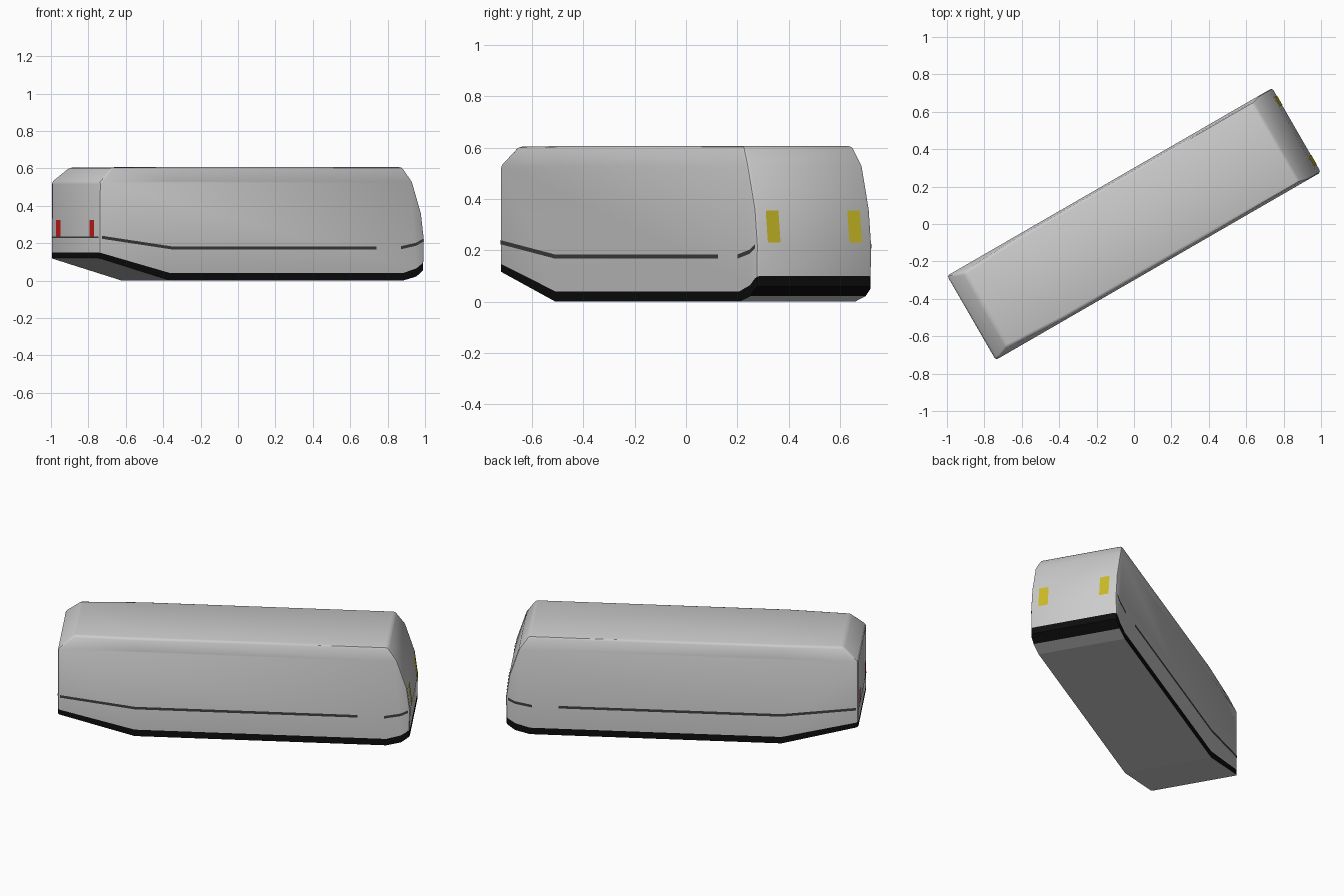
import bpy, bmesh, math

if "Cube" in bpy.data.objects:
    bpy.data.objects.remove(bpy.data.objects["Cube"])

YAW = math.radians(30)
W, TOP = 0.26, 0.607


def mat(name, rgb):
    m = bpy.data.materials.new(name)
    m.diffuse_color = (*rgb, 1)
    m.use_nodes = True
    m.node_tree.nodes["Principled BSDF"].inputs["Base Color"].default_value = m.diffuse_color
    return m


GREY = mat("grey", (0.6, 0.6, 0.6))
BLACK = mat("black", (0.004, 0.004, 0.004))
DARK = mat("dark_grey", (0.05, 0.05, 0.05))
RED = mat("red", (0.6, 0.012, 0.012))
YELLOW = mat("yellow", (0.6, 0.5, 0.02))


def finish(name, bm, mats=(), smooth=False):
    me = bpy.data.meshes.new(name)
    bm.to_mesh(me)
    bm.free()
    ob = bpy.data.objects.new(name, me)
    bpy.context.collection.objects.link(ob)
    for m in mats:
        me.materials.append(m)
    ob.rotation_euler.z = YAW
    if smooth:
        bpy.ops.object.select_all(action='DESELECT')
        ob.select_set(True)
        bpy.context.view_layer.objects.active = ob
        bpy.ops.object.shade_smooth_by_angle(angle=math.radians(35))
    return ob


def prism(bm, profile, skip):
    """Side profile swept across the width; 'skip' lists open segments."""
    sides = [[bm.verts.new((s, y, z)) for s, z in profile] for y in (-W, W)]
    for row in sides:
        bm.faces.new(row)
    n = len(profile)
    for i in range(n):
        if i not in skip:
            j = (i + 1) % n
            bm.faces.new((sides[0][i], sides[0][j], sides[1][j], sides[1][i]))
    return sides


def soften(bm, test, width=0.014):
    edges = [e for e in bm.edges if len(e.link_faces) == 2 and test(e)]
    bmesh.ops.bevel(bm, geom=edges, offset=width, segments=2, profile=0.5,
                    affect='EDGES', clamp_overlap=True)
    bmesh.ops.recalc_face_normals(bm, faces=bm.faces)


def on_side(e):
    return all(abs(abs(v.co.y) - W) < 1e-4 for v in e.verts) and \
        e.verts[0].co.y * e.verts[1].co.y > 0


# Lower outline shared by skirt and body
bottom = [(-1.0035, 0.12), (-0.566, 0), (0.866, 0), (0.95, 0.022), (1.0, 0.06)]
band = [(-1.0035, 0.15), (-0.566, 0.04), (0.866, 0.04), (0.95, 0.065), (1.0, 0.10)]

# Main body: side walls, curved nose, flat tail and chamfered roof
bm = bmesh.new()
upper = [(1.0035, 0.22), (0.985, 0.36), (0.929, 0.53), (-0.566, 0.53), (-1.0035, 0.53)]
L, R = prism(bm, band + upper, (0, 1, 2, 3, 7, 8))
roof = [(0.875, 0.247, TOP), (-0.566, 0.247, TOP), (-0.916, 0.23, TOP - 0.003)]
tops = [[bm.verts.new((s, k * t, z)) for s, t, z in roof] for k in (-1, 1)]
for i in range(2):
    bm.faces.new((tops[0][i], tops[0][i + 1], tops[1][i + 1], tops[1][i]))
    for row, top in ((L, tops[0]), (R, tops[1])):
        bm.faces.new((row[7 + i], row[8 + i], top[i + 1], top[i]))
for a, b in ((7, 0), (9, 2)):
    bm.faces.new((L[a], R[a], tops[1][b], tops[0][b]))
bmesh.ops.recalc_face_normals(bm, faces=bm.faces)
soften(bm, lambda e: e.calc_face_angle(0) > 0.5)
finish("body", bm, [GREY], True)

# Black lower skirt with grey underside
bm = bmesh.new()
prism(bm, bottom + band[::-1], (5, 6, 7, 8))
bmesh.ops.recalc_face_normals(bm, faces=bm.faces)
soften(bm, lambda e: on_side(e) and abs(e.verts[0].co.x + e.verts[1].co.x) > 1.98)
for f in bm.faces:
    f.material_index = 1 if f.normal.z < -0.9 else 0
finish("lower_skirt", bm, [BLACK, GREY])


def strip(name, paths, half, material):
    """Thin upright ribbons along 3D paths."""
    bm = bmesh.new()
    for path in paths:
        lo = [bm.verts.new((x, y, z - half)) for x, y, z in path]
        hi = [bm.verts.new((x, y, z + half)) for x, y, z in path]
        for i in range(len(path) - 1):
            bm.faces.new((lo[i], lo[i + 1], hi[i + 1], hi[i]))
    finish(name, bm, [material])


# Dark trim lines on both sides and across the tail
rear_line = [(-0.992, 0.232), (-0.566, 0.176), (0.704, 0.176)]
front_line = [(0.855, 0.176), (0.95, 0.195), (0.992, 0.217)]
side_paths = [[(s, k * (W + 0.002), z) for s, z in line]
              for k in (-1, 1) for line in (rear_line, front_line)]
strip("side_trim", side_paths, 0.008, DARK)
strip("rear_trim", [[(-1.0055, y, 0.232) for y in (-0.25, 0.25)]], 0.005, DARK)


def lamps(name, y0, y1, s0, z0, s1, z1, material):
    bm = bmesh.new()
    for k in (-1, 1):
        bm.faces.new([bm.verts.new(p) for p in (
            (s0, k * y0, z0), (s0, k * y1, z0), (s1, k * y1, z1), (s1, k * y0, z1))])
    bmesh.ops.recalc_face_normals(bm, faces=bm.faces)
    finish(name, bm, [material])


# Head lamps and tail lamps
lamps("head_lamps", 0.155, 0.212, 1.0055, 0.23, 0.989, 0.355, YELLOW)
lamps("tail_lamps", 0.155, 0.205, -1.0065, 0.237, -1.0065, 0.325, RED)
